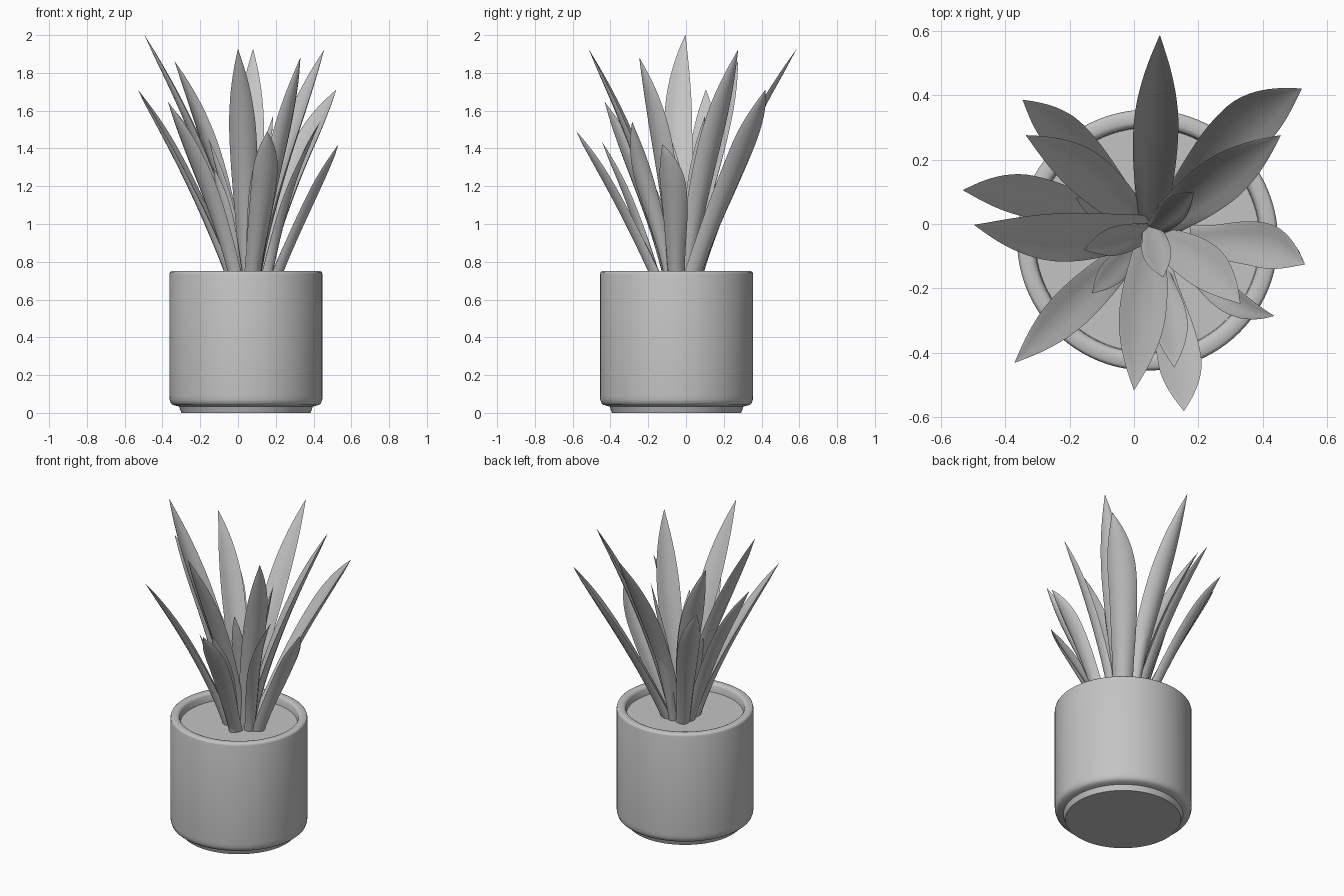
import bpy, bmesh, math
from mathutils import Vector

if "Cube" in bpy.data.objects:
    bpy.data.objects.remove(bpy.data.objects["Cube"])

grey = bpy.data.materials.new("plain_grey")
grey.diffuse_color = (0.55, 0.55, 0.55, 1)
grey.use_nodes = True
grey.node_tree.nodes["Principled BSDF"].inputs["Base Color"].default_value = grey.diffuse_color
POT_C = Vector((0.042, -0.05, 0))
CLUMP = Vector((0.055, -0.022, 0.685))
UP = Vector((0, 0, 1))


def finish(bm, name, angle=40):
    bmesh.ops.recalc_face_normals(bm, faces=bm.faces)
    me = bpy.data.meshes.new(name)
    bm.to_mesh(me)
    bm.free()
    me.materials.append(grey)
    ob = bpy.data.objects.new(name, me)
    bpy.context.collection.objects.link(ob)
    bpy.ops.object.select_all(action='DESELECT')
    ob.select_set(True)
    bpy.context.view_layer.objects.active = ob
    bpy.ops.object.shade_smooth_by_angle(angle=math.radians(angle))
    return ob


def bridge(bm, rings):
    for a, b in zip(rings, rings[1:]):
        n = len(a)
        for i in range(n):
            j = (i + 1) % n
            bm.faces.new((a[i], a[j], b[j], b[i]))


def lathe(name, profile, n=96):
    bm = bmesh.new()
    rings = []
    for r, z in profile:
        rings.append([bm.verts.new(POT_C + Vector((r * math.cos(k * math.tau / n),
                      r * math.sin(k * math.tau / n), z))) for k in range(n)])
    bridge(bm, rings)
    bm.faces.new(rings[0])
    bm.faces.new(rings[-1])
    return finish(bm, name)


# Pot: stepped foot, straight wall, rounded rim and recessed inside
lathe("pot", [(0.342, 0), (0.354, 0.034), (0.372, 0.038), (0.388, 0.043),
              (0.398, 0.052), (0.404, 0.07), (0.405, 0.09), (0.405, 0.735),
              (0.402, 0.745), (0.395, 0.75), (0.367, 0.75), (0.357, 0.746),
              (0.350, 0.735), (0.347, 0.68)])
# Soil disc
lathe("soil", [(0.348, 0.66), (0.348, 0.695)])


def width_at(t, peak):
    # Stout stalk, broad blade, pointed tip
    grow = 0.66 + 0.34 * math.sin(min(t / peak, 1) * math.pi / 2) ** 2
    taper = 1 if t < peak else max(1 - ((t - peak) / (1 - peak)) ** 2.1, 0.015)
    return grow * taper


def leaf(name, tip, width, bend=0.0, bow=0.3, offset=None, twist=0.0,
         peak=0.6, steps=28, half=6):
    tip = Vector(tip)
    d = Vector((tip.x - CLUMP.x, tip.y - CLUMP.y, 0)).normalized()
    left = UP.cross(d)
    if offset is None:
        offset = 0.015 + (2 - tip.z) * 0.2
    p0 = CLUMP + d * offset
    p1 = p0.lerp(tip, bow)
    p1.z = (p0.z + tip.z) / 2
    bm = bmesh.new()
    rings = []
    for s in range(steps + 1):
        t = s / steps
        # Late sideways bulge on top of the outward arc
        p = p0 * (1 - t) ** 2 + p1 * 2 * t * (1 - t) + tip * t * t
        p += left * bend * 6.75 * t * t * (1 - t)
        tan = (p1 - p0) * (1 - t) * 2 + (tip - p1) * t * 2
        tan = (tan + left * bend * 6.75 * (2 * t - 3 * t * t)).normalized()
        side = left - tan * left.dot(tan)
        side.normalize()
        nrm = tan.cross(side).normalized()
        if nrm.dot(d) > 0:
            nrm = -nrm
        a = twist * t
        side, nrm = (side * math.cos(a) + nrm * math.sin(a),
                     nrm * math.cos(a) - side * math.sin(a))
        w = width_at(t, peak) * width / 2
        thick = (0.034 * (1 - t) ** 1.5 + 0.012) * min(1, w / 0.03)
        curl = 0.55 - 0.25 * t
        ring = []
        # Channelled section: inner face across, outer face back
        for k in range(2 * half):
            u = math.cos(math.pi * k / half)
            h = curl * w * (u * u - 0.4)
            h += thick / 2 * math.sin(math.pi * k / half)
            ring.append(bm.verts.new(p + side * (u * w) + nrm * h))
        rings.append(ring)
    bridge(bm, rings)
    bm.faces.new(rings[0])
    bm.faces.new(rings[-1])
    return finish(bm, name, 70)


# Outer leaves: tip, width, sideways bend, outward bow, twist, widest point
outer = [
    ((0.08, 0.585, 1.925), 0.14, 0, 0.3, 0, 0.6),
    ((0.52, 0.42, 1.71), 0.17, 0.035, 0.4, 0, 0.7),
    ((0.455, 0.275, 1.92), 0.15, 0, 0.3, 0, 0.6),
    ((0.53, -0.125, 1.42), 0.14, 0.03, 0.43, 0, 0.68),
    ((0.435, -0.285, 1.54), 0.10, -0.03, 0.35, 0.7, 0.6),
    ((0.33, -0.247, 1.88), 0.14, 0.02, 0.3, 0, 0.6),
    ((0.155, -0.58, 1.49), 0.135, 0.015, 0.43, 0, 0.7),
    ((0.125, -0.445, 1.435), 0.11, 0.01, 0.36, 0, 0.6),
    ((0.0, -0.515, 1.925), 0.145, 0, 0.3, 0, 0.6),
    ((-0.37, -0.43, 1.645), 0.13, 0, 0.33, 0, 0.6),
    ((-0.495, -0.003, 2.0), 0.15, 0.03, 0.3, 0, 0.6),
    ((-0.53, 0.105, 1.71), 0.13, -0.025, 0.4, 0, 0.68),
    ((-0.335, 0.275, 1.86), 0.14, -0.02, 0.32, 0, 0.6),
    ((-0.345, 0.385, 1.61), 0.13, -0.015, 0.4, 0, 0.68),
]
for i, (tip, w, bend, bow, tw, peak) in enumerate(outer):
    leaf(f"outer_leaf_{i + 1}", tip, w, bend, bow, None, tw, peak)

# Inner leaves: shorter and steeper
inner = [
    ((0.185, 0.1, 1.57), 0.085, 0.01),
    ((-0.155, -0.08, 1.45), 0.09, 0.01),
    ((0.09, -0.165, 1.45), 0.09, -0.01),
    ((0.07, 0.24, 1.3), 0.08, 0.07),
    ((-0.13, -0.215, 1.3), 0.08, 0.07),
    ((-0.18, 0.08, 1.3), 0.08, 0.07),
]
for i, (tip, w, off) in enumerate(inner):
    leaf(f"inner_leaf_{i + 1}", tip, w, 0, 0.35, off)
